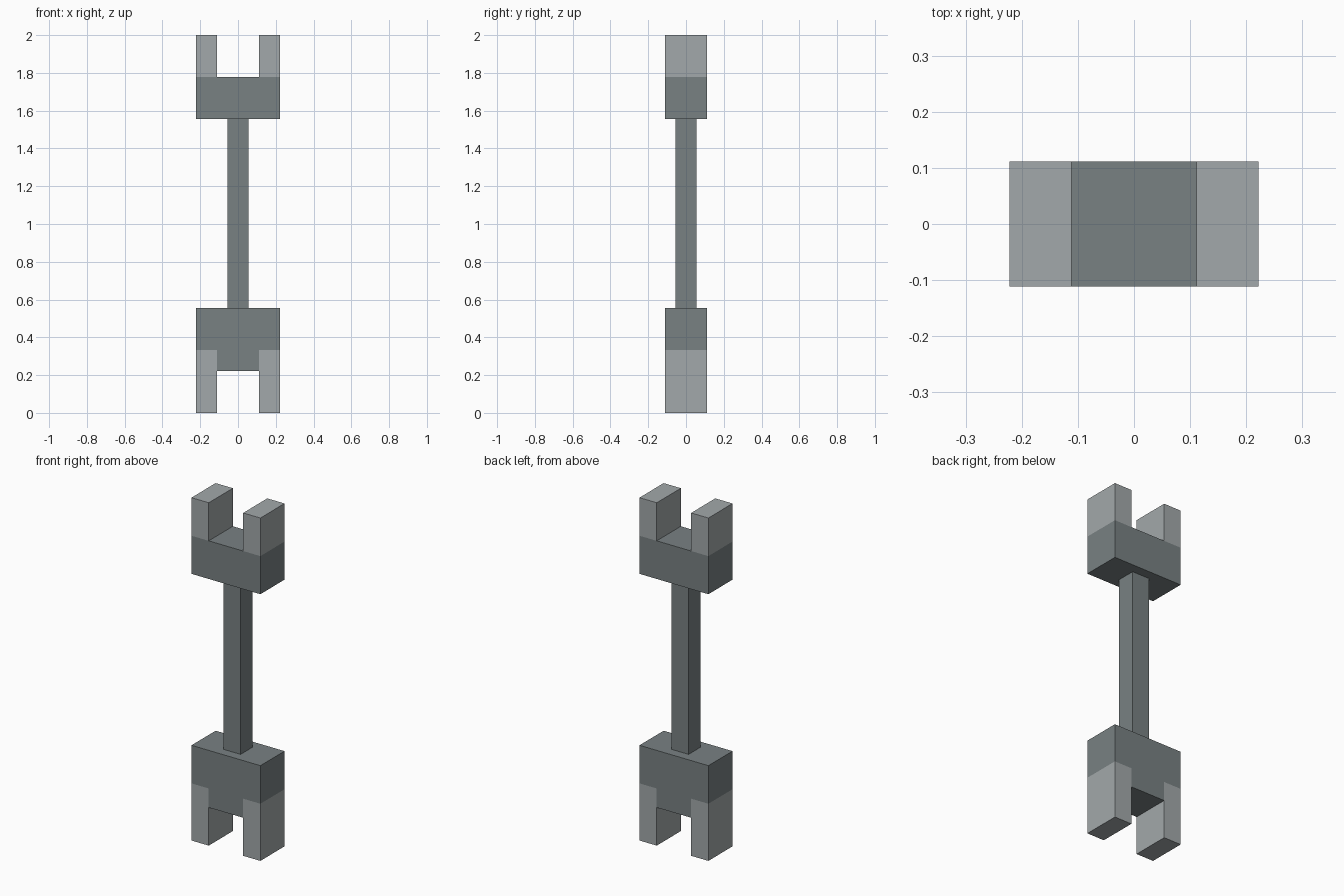
import bpy
import bmesh

U = 2 / 18  # modelling unit: the whole model is 18 units tall

cube = bpy.data.objects.get("Cube")
if cube:
    bpy.data.objects.remove(cube, do_unlink=True)


def make_material(name, color):
    mat = bpy.data.materials.new(name)
    mat.use_nodes = True
    mat.diffuse_color = color
    mat.node_tree.nodes["Principled BSDF"].inputs["Base Color"].default_value = color
    return mat


dark = make_material("dark grey", (0.19, 0.22, 0.226, 1))
light = make_material("light grey", (0.365, 0.395, 0.405, 1))


def prism(name, profile, half_depth, mat):
    """Extrude an x-z profile, given in units, symmetrically along y."""
    bm = bmesh.new()
    face = bm.faces.new([bm.verts.new((x * U, -half_depth * U, z * U)) for x, z in profile])
    moved = bmesh.ops.extrude_face_region(bm, geom=[face])["geom"]
    verts = [v for v in moved if isinstance(v, bmesh.types.BMVert)]
    bmesh.ops.translate(bm, verts=verts, vec=(0, 2 * half_depth * U, 0))
    bmesh.ops.recalc_face_normals(bm, faces=bm.faces)
    mesh = bpy.data.meshes.new(name)
    bm.to_mesh(mesh)
    bm.free()
    mesh.materials.append(mat)
    obj = bpy.data.objects.new(name, mesh)
    bpy.context.collection.objects.link(obj)
    return obj


def box(name, x0, x1, z0, z1, half_depth, mat):
    return prism(name, [(x0, z0), (x1, z0), (x1, z1), (x0, z1)], half_depth, mat)


# Lower block with a tongue reaching down between the legs
right_half = [(1, 2), (1, 3), (2, 3), (2, 5)]
left_half = [(-x, z) for x, z in reversed(right_half)]
prism("lower_block", right_half + left_half, 1, dark)

# Shaft and upper block
box("shaft", -0.5, 0.5, 5, 14, 0.5, dark)
box("upper_block", -2, 2, 14, 16, 1, dark)

# Paired legs and prongs
for side, x0 in (("left", 1), ("right", -2)):
    box(side + "_leg", x0, x0 + 1, 0, 3, 1, light)
    box(side + "_prong", x0, x0 + 1, 16, 18, 1, light)
